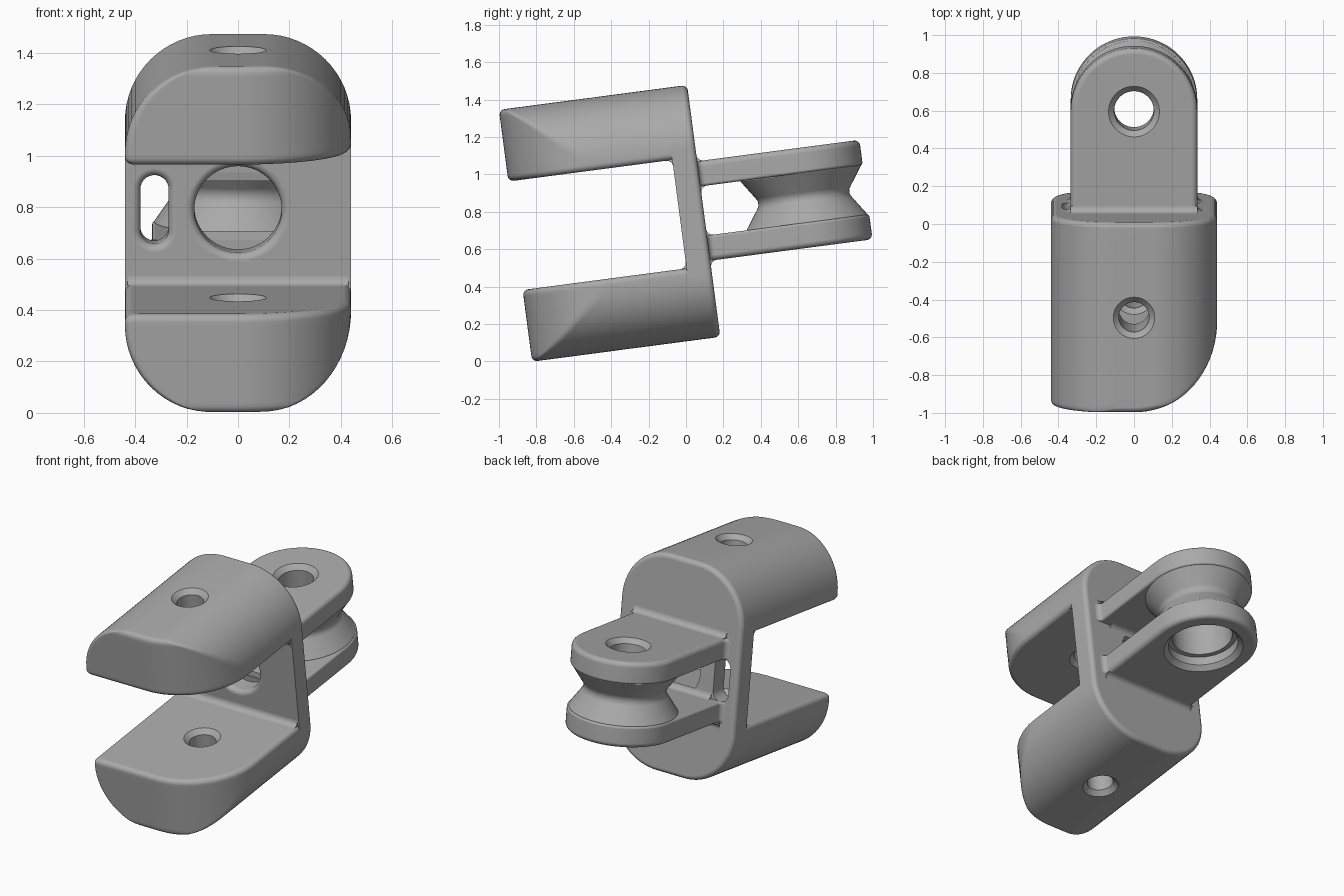
import bpy, bmesh
from math import sin, cos, pi, sqrt, asin, radians
from mathutils import Matrix

cube = bpy.data.objects.get("Cube")
if cube:
    bpy.data.objects.remove(cube, do_unlink=True)

grey = bpy.data.materials.new("satin grey")
grey.use_nodes = True
grey.diffuse_color = (0.4, 0.4, 0.4, 1)
grey.node_tree.nodes["Principled BSDF"].inputs["Base Color"].default_value = (0.4, 0.4, 0.4, 1)

# The part is laid out square, then tipped back about x
TILT = Matrix.Translation((0, 0.004, 0)) @ Matrix.Rotation(radians(7.5), 4, 'X') @ Matrix.Translation((0, 0, 0.786))
HALF_W, HALF_H, CORNER = 0.44, 0.679, 0.34
GAP = 0.2925                      # half the opening between the blocks
FRONT, PLATE_FRONT, PLATE_BACK = -0.82, 0.064, 0.195
ARM_IN, ARM_OUT, ARM_R, AXLE = 0.1325, 0.268, 0.335, 0.735
F = 0.03                          # general edge rounding


def loft(name, rings):
    """Skin a stack of equal-length closed rings and cap both ends."""
    bm = bmesh.new()
    loops = [[bm.verts.new(TILT @ Matrix.Translation(p).translation) for p in ring] for ring in rings]
    n = len(loops[0])
    for a, b in zip(loops, loops[1:]):
        for i in range(n):
            j = (i + 1) % n
            bm.faces.new((a[i], a[j], b[j], b[i]))
    bm.faces.new(loops[0])
    bm.faces.new(loops[-1])
    bmesh.ops.recalc_face_normals(bm, faces=bm.faces)
    mesh = bpy.data.meshes.new(name)
    bm.to_mesh(mesh)
    bm.free()
    mesh.materials.append(grey)
    ob = bpy.data.objects.new(name, mesh)
    bpy.context.collection.objects.link(ob)
    return ob


def revolve(name, profile, axis, y=0.0, n=64):
    """Turn (radius, height) pairs about the z axis at y, or about the y axis."""
    rings = []
    for r, t in profile:
        circle = [(r * cos(2 * pi * i / n), r * sin(2 * pi * i / n)) for i in range(n)]
        rings.append([(a, y + b, t) if axis == 'Z' else (a, t, b) for a, b in circle])
    return loft(name, rings)


def cut(ob, *cutters):
    for c in cutters:
        c.hide_render = True
        mod = ob.modifiers.new("cut", 'BOOLEAN')
        mod.operation, mod.solver, mod.object = 'DIFFERENCE', 'EXACT', c
    bpy.context.view_layer.update()
    graph = bpy.context.evaluated_depsgraph_get()
    mesh = bpy.data.meshes.new_from_object(ob.evaluated_get(graph))
    ob.modifiers.clear()
    ob.data = mesh


def round_steps(f, n=5):
    """(depth, inset) pairs of a quarter-round edge, from face inward."""
    return [(f * (1 - cos(pi / 2 * i / n)), f * (1 - sin(pi / 2 * i / n))) for i in range(n + 1)]


def bend(p, q, r, n=6):
    """Curve from p to r steered by corner q."""
    out = []
    for i in range(n + 1):
        t = i / n
        out.append(tuple(a * (1 - t) ** 2 + 2 * b * t * (1 - t) + c * t * t for a, b, c in zip(p, q, r)))
    return out


def block_ring(half, inset, z):
    """Plan of a block: one sweeping front corner and one tight corner."""
    rad = HALF_W - inset
    cy = FRONT + HALF_W
    half = min(half, rad)
    front = cy - rad
    theta = asin(half / rad)
    start = theta - min(F / rad, theta / 2)
    side_y = cy - rad * cos(theta)

    def arc(a):
        return (rad * sin(a), cy - rad * cos(a))
    pts = [(half, PLATE_FRONT + 0.004)]
    pts += bend((half, side_y + F), (half, side_y), arc(start))
    pts += [arc(start * (1 - i / 24)) for i in range(1, 25)]
    pts += bend((F - half, front), (-half, front), (-half, front + F))
    pts.append((-half, PLATE_FRONT + 0.004))
    return [(x, y, z) for x, y in pts]


def rounded_rect(inset, y, n=16):
    r = CORNER - inset
    pts = []
    for k, (sx, sz) in enumerate(((1, 1), (-1, 1), (-1, -1), (1, -1))):
        for i in range(n + 1):
            a = pi / 2 * (k + i / n)
            pts.append((sx * (HALF_W - CORNER) + r * cos(a), y, sz * (HALF_H - CORNER) + r * sin(a)))
    return pts


def arm_ring(inset, z, n=40):
    """Rounded tongue that flares where it joins the plate."""
    r = ARM_R - inset
    side = [(r + F, PLATE_BACK - 0.01)]
    side += [(r + F - F * sin(a), PLATE_BACK + F - F * cos(a)) for a in (pi / 8 * i for i in range(5))]
    tip = [(r * cos(pi * i / n), AXLE + r * sin(pi * i / n)) for i in range(n + 1)]
    return [(x, y, z) for x, y in side + tip + [(-x, y) for x, y in reversed(side)]]


def slot_ring(r, y, cx=-0.325, straight=0.08, n=16):
    pts = []
    for k in (0, 1):
        for i in range(n + 1):
            a = pi * (k + i / n)
            pts.append((cx + r * cos(a), y, (straight if k == 0 else -straight) + r * sin(a)))
    return pts


def fillet(name, y, z, dy, dz, half, r=0.035):
    """Concave strip softening an inside corner."""
    pts = [(y - dy * 0.005, z - dz * 0.005)]
    for i in range(7):
        a = pi / 2 * i / 6
        pts.append((y + dy * r * (1 - sin(a)), z + dz * r * (1 - cos(a))))
    return loft(name, [[(x, p, q) for p, q in pts] for x in (-half, half)])


parts, cutters = [], []

# Back plate with its round window and side slot
rings = [rounded_rect(0, PLATE_FRONT)]
rings += [rounded_rect(e, PLATE_BACK - d) for d, e in reversed(round_steps(F))]
plate = loft("back_plate", rings)
flare = [(d, e) for d, e in round_steps(F)]
window = revolve("window_cutter", [(0.2, 0.04)] + [(0.17 + e, PLATE_FRONT + d) for d, e in flare] + [(0.17, 0.25)], 'Y')
slot = loft("slot_cutter", [slot_ring(0.085, 0.04)] + [slot_ring(0.055 + e, PLATE_FRONT + d) for d, e in flare]
            + [slot_ring(0.055, 0.25)])
cut(plate, window, slot)
parts.append(plate)
cutters += [window, slot]

# Axle bore: wide from below, narrow through the upper arm
bore = revolve("axle_bore_cutter", [(0.255, -0.278), (0.245, -0.268), (0.215, -0.238), (0.215, -0.18), (0.185, -0.18),
               (0.185, 0.1), (0.105, 0.1), (0.105, 0.238), (0.135, 0.268), (0.145, 0.278)], 'Z', AXLE)
cutters.append(bore)

for s, label in ((1, "upper"), (-1, "lower")):
    # Clamp block with countersunk pin hole
    rings = [block_ring(HALF_W - e, e, s * (GAP + d)) for d, e in round_steps(F)]
    for i in range(17):
        a = pi / 2 * i / 16
        h = HALF_H - CORNER + CORNER * sin(a)
        near = max(0, F - (HALF_H - h))
        rings.append(block_ring(HALF_W - CORNER + CORNER * cos(a), F - sqrt(F * F - near * near), s * h))
    block = loft(label + "_block", rings)
    pin = revolve(label + "_pin_cutter", [(r, s * t) for r, t in (
        (0.12, GAP - 0.01), (0.11, GAP), (0.08, GAP + F), (0.08, HALF_H - F), (0.11, HALF_H), (0.12, HALF_H + 0.01))],
        'Z', -0.312)
    cut(block, pin)
    cutters.append(pin)

    # Hinge arm
    rings = [arm_ring(e, s * (ARM_IN + d)) for d, e in round_steps(F / 2)]
    rings += [arm_ring(e, s * (ARM_OUT - d)) for d, e in reversed(round_steps(F))]
    arm = loft(label + "_arm", rings)
    cut(arm, bore)

    # Softened inside corners
    parts += [block, arm,
              fillet(label + "_block_fillet", PLATE_FRONT, s * GAP, -1, -s, 0.43),
              fillet(label + "_arm_outer_fillet", PLATE_BACK, s * ARM_OUT, 1, s, 0.335),
              fillet(label + "_arm_inner_fillet", PLATE_BACK, s * ARM_IN, 1, -s, 0.26)]

# Waisted spool between the arms
half_profile = [(0.325, 0.145), (0.325, 0.13), (0.256, 0.03), (0.246, 0.012)]
spool = revolve("waisted_spool", [(r, -t) for r, t in half_profile] + [(r, t) for r, t in reversed(half_profile)], 'Z', AXLE)
cut(spool, bore)
parts.append(spool)

for c in cutters:
    bpy.data.objects.remove(c, do_unlink=True)

# Smooth shading with crisp edges kept
bpy.ops.object.select_all(action='DESELECT')
for ob in parts:
    ob.select_set(True)
    bpy.context.view_layer.objects.active = ob
bpy.ops.object.shade_smooth_by_angle(angle=radians(32))
for ob in parts:
    mod = ob.modifiers.new("even_normals", 'WEIGHTED_NORMAL')
    mod.keep_sharp = True
